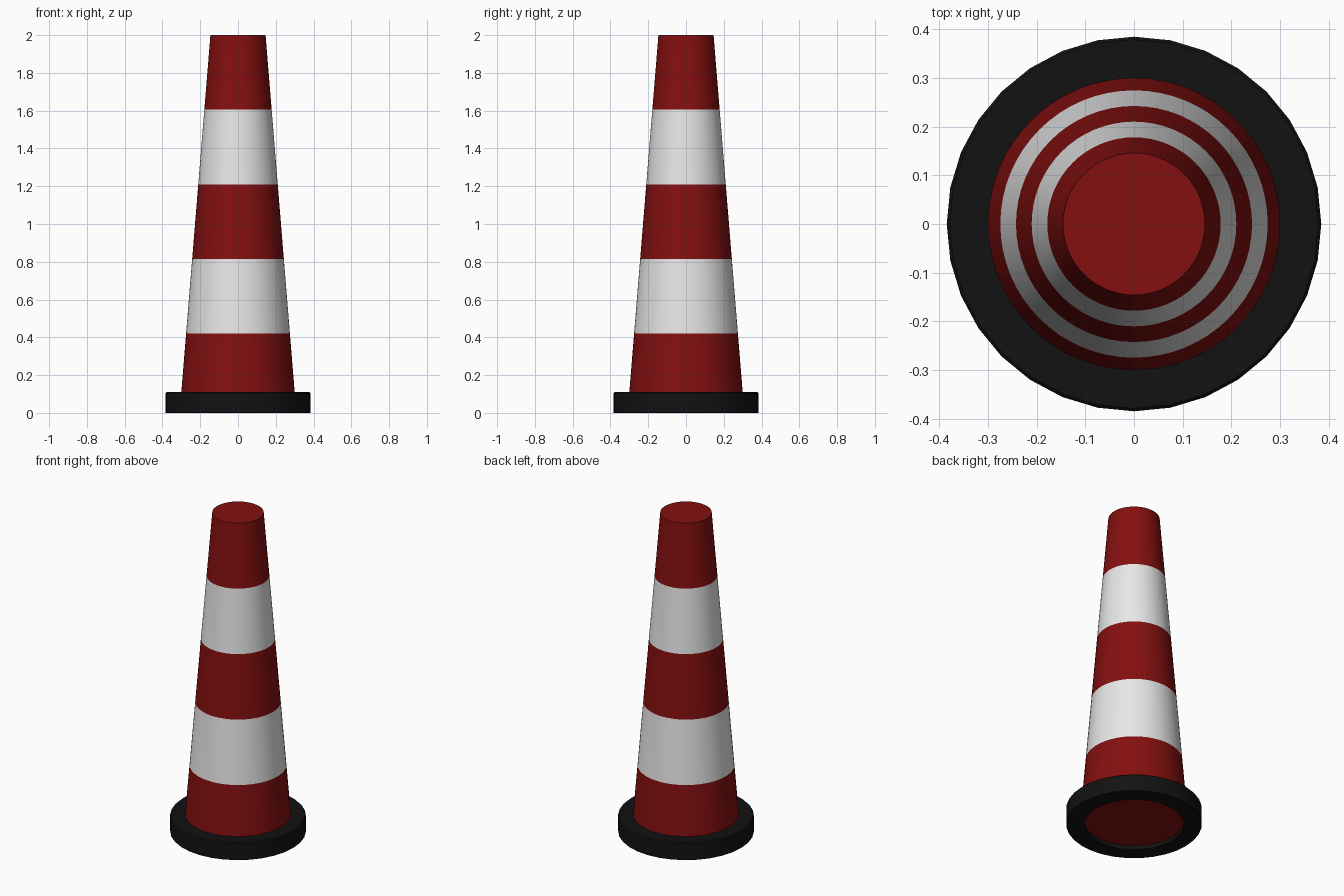
import bpy, bmesh, math

if "Cube" in bpy.data.objects:
    bpy.data.objects.remove(bpy.data.objects["Cube"])


def material(name, rgb):
    m = bpy.data.materials.new(name)
    m.diffuse_color = (*rgb, 1)
    m.use_nodes = True
    m.node_tree.nodes["Principled BSDF"].inputs["Base Color"].default_value = m.diffuse_color
    return m


red = material("red", (0.23, 0.005, 0.005))
white = material("white", (0.8, 0.8, 0.8))
black = material("black", (0.006, 0.006, 0.006))


def lathe(name, profile, sides, mats, closed=False, caps=False):
    """Spin an (r, z) profile about z; returns the new object."""
    bm = bmesh.new()
    rings = [[bm.verts.new((r * math.cos(2 * math.pi * i / sides),
                            r * math.sin(2 * math.pi * i / sides), z))
              for i in range(sides)] for r, z in profile]
    n = len(rings)
    for k in range(n if closed else n - 1):
        a, b = rings[k], rings[(k + 1) % n]
        for i in range(sides):
            j = (i + 1) % sides
            f = bm.faces.new((a[i], a[j], b[j], b[i]))
            f.material_index = k % len(mats)
    if caps:
        bm.faces.new(rings[0][::-1])
        bm.faces.new(rings[-1])
    bmesh.ops.recalc_face_normals(bm, faces=bm.faces)
    me = bpy.data.meshes.new(name)
    bm.to_mesh(me)
    bm.free()
    for m in mats:
        me.materials.append(m)
    ob = bpy.data.objects.new(name, me)
    bpy.context.collection.objects.link(ob)
    bpy.ops.object.select_all(action='DESELECT')
    ob.select_set(True)
    bpy.context.view_layer.objects.active = ob
    bpy.ops.object.shade_smooth_by_angle(angle=math.radians(30))
    return ob


# Tapered body: five equal bands, red and white in turn
BOTTOM, TOP, R0, R1 = 0.025, 2.0, 0.307, 0.146
body = [(R0 + (R1 - R0) * k / 5, BOTTOM + (TOP - BOTTOM) * k / 5) for k in range(6)]
lathe("cone_body", body, 64, [red, white], caps=True)

# Black foot ring, open underneath, with a slight edge bevel
b = 0.006
ring = [(0.283, 0), (0.385 - b / 2, 0), (0.385, b / 2), (0.385, 0.11 - b),
        (0.385 - b, 0.11), (0.283, 0.11)]
lathe("base_ring", ring, 32, [black], closed=True)
